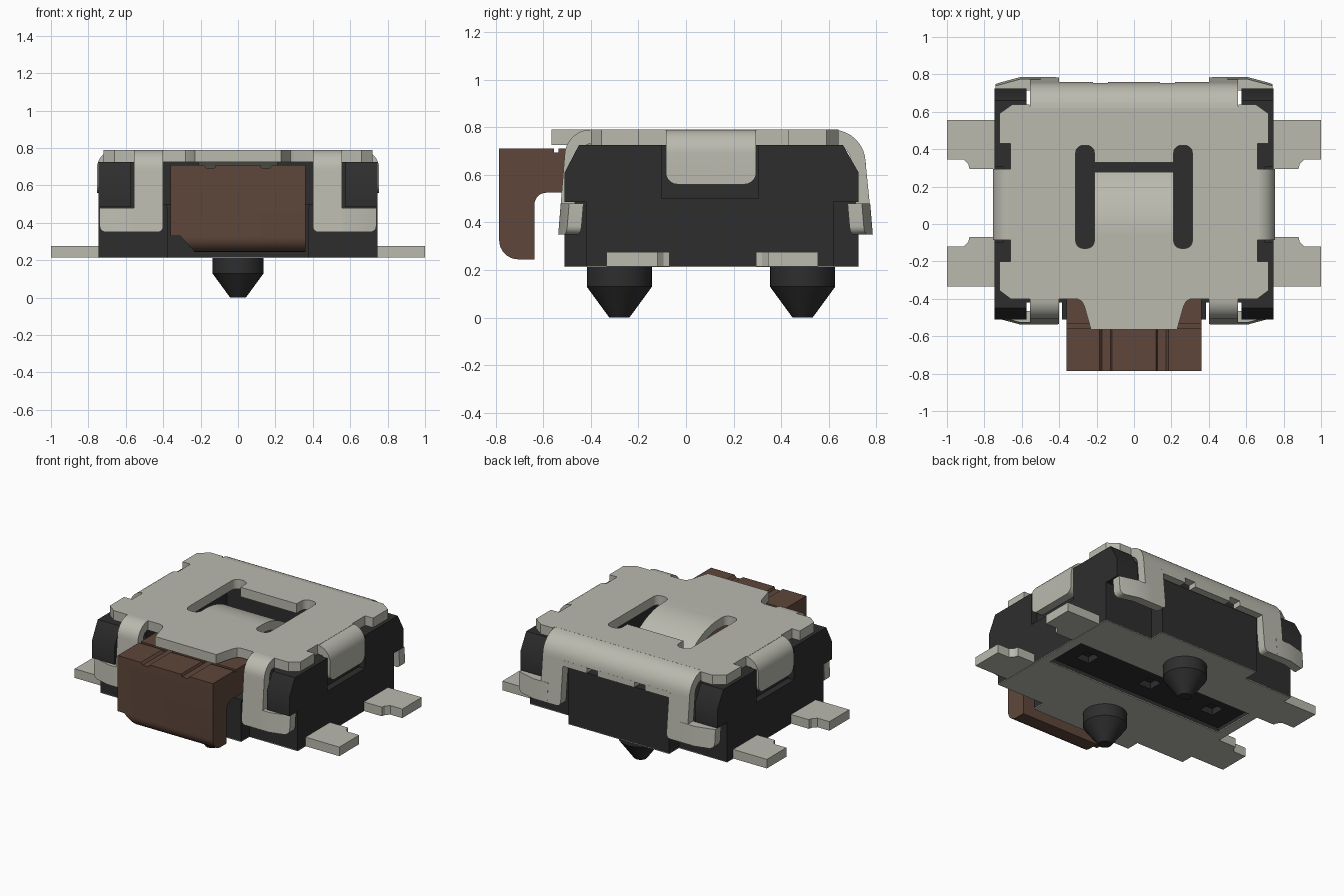
import bpy, bmesh, math
from mathutils import Vector

cube = bpy.data.objects.get("Cube")
if cube:
    bpy.data.objects.remove(cube, do_unlink=True)


def material(name, rgb):
    m = bpy.data.materials.new(name)
    m.use_nodes = True
    m.diffuse_color = (*rgb, 1)
    m.node_tree.nodes["Principled BSDF"].inputs["Base Color"].default_value = (*rgb, 1)
    return m


METAL = material("pale metal", (0.49, 0.49, 0.43))
BLACK = material("black plastic", (0.027, 0.027, 0.027))
BROWN = material("brown plastic", (0.112, 0.062, 0.043))


def arc(cx, cy, r, a0, a1, n=8):
    return [(cx + r * math.cos(math.radians(a0 + (a1 - a0) * i / n)),
             cy + r * math.sin(math.radians(a0 + (a1 - a0) * i / n))) for i in range(n + 1)]


def prism(name, pts, axis, lo, hi, mat, mirror=False, rounding=None, radius=0.04):
    """Extrude a 2D outline along an axis; optionally round edges chosen by a test."""
    place = {"x": lambda p, t: (t, p[0], p[1]),
             "y": lambda p, t: (p[0], t, p[1]),
             "z": lambda p, t: (p[0], p[1], t)}[axis]
    bm = bmesh.new()
    face = bm.faces.new([bm.verts.new(place(p, lo)) for p in pts])
    move = Vector(place((0, 0), hi - lo))
    new = bmesh.ops.extrude_face_region(bm, geom=[face])["geom"]
    bmesh.ops.translate(bm, vec=move, verts=[v for v in new if isinstance(v, bmesh.types.BMVert)])
    bmesh.ops.recalc_face_normals(bm, faces=bm.faces)
    if rounding:
        edges = [e for e in bm.edges if rounding(e.verts[0].co, e.verts[1].co)]
        bmesh.ops.bevel(bm, geom=edges, offset=radius, segments=5, profile=0.5, affect='EDGES')
    mesh = bpy.data.meshes.new(name)
    bm.to_mesh(mesh)
    bm.free()
    mesh.materials.append(mat)
    ob = bpy.data.objects.new(name, mesh)
    bpy.context.scene.collection.objects.link(ob)
    if mirror:
        ob.modifiers.new("Mirror", 'MIRROR')
    return ob


def box(name, x, y, z, mat, mirror=False, rounding=None):
    pts = [(x[0], y[0]), (x[1], y[0]), (x[1], y[1]), (x[0], y[1])]
    return prism(name, pts, "z", z[0], z[1], mat, mirror, rounding)


def cut(target, *cutters):
    for c in cutters:
        mod = target.modifiers.new("Cut", 'BOOLEAN')
        mod.operation, mod.solver, mod.object = 'DIFFERENCE', 'EXACT', c
        bpy.context.view_layer.objects.active = target
        bpy.ops.object.modifier_apply(modifier=mod.name)
        bpy.data.objects.remove(c, do_unlink=True)


def hole(x, y, z, mat=BLACK, mirror=False, rounding=None):
    return box("cutter", x, y, z, mat, mirror, rounding)


def upright(a, b):
    return abs(a.z - b.z) > 0.05


# Plastic body with corner posts, leg slots and plunger cavity
body = prism("body", [(-.51, .216), (-.51, .61), (-.45, .725), (.66, .725), (.725, .61), (.725, .216)],
             "x", -.745, .745, BLACK)
cut(body,
    hole((.7, .8), (-.1, .305), (.5, .8), mirror=True),
    hole((.38, .9), (-.7, -.42), (.1, .485), mirror=True),
    hole((.38, .9), (.62, .9), (.1, .485), mirror=True),
    hole((.385, .575), (-.7, -.42), (.1, .9), mirror=True),
    hole((.385, .575), (.62, .9), (.1, .9), mirror=True),
    hole((-.4, .4), (-.7, .45), (.5, .9)),
    hole((-.39, .39), (.66, .9), (.6, .9)),
    hole((-.68, .68), (0, .3), (.1, .245)))
for x in (-.5, 0, .5):
    cut(body, hole((x - .05, x + .05), (.1, .2), (.2, .29)))

# Metal sheet on the underside, open over the recess
half = [(.38, -.51), (.38, -.42), (.745, -.42), (.745, .62), (.38, .62), (.38, .725)]
base = prism("base_sheet", half + [(-x, y) for x, y in reversed(half)], "z", .212, .217, METAL)
cut(base, hole((-.68, .68), (0, .3), (.1, .3), METAL))

# Solder pins
prism("back_pin", [(.7, .295), (.88, .295), (.886, .32), (.91, .345), (1, .345), (1, .555), (.7, .555)],
      "z", .214, .276, METAL, True)
prism("front_pin", [(.7, -.335), (1, -.335), (1, -.12), (.91, -.12), (.886, -.095), (.88, -.07), (.7, -.07)],
      "z", .214, .276, METAL, True)

# Locating pegs, lathed from a short profile
for name, y in (("front_peg", -.28), ("back_peg", .49)):
    bm = bmesh.new()
    rings = []
    for r, z in ((.137, .23), (.137, .13), (.042, 0)):
        rings.append([bm.verts.new((r * math.cos(i * math.tau / 32), y + r * math.sin(i * math.tau / 32), z))
                      for i in range(32)])
    for a, b in zip(rings, rings[1:]):
        for i in range(32):
            bm.faces.new((a[i], a[(i + 1) % 32], b[(i + 1) % 32], b[i]))
    bm.faces.new(rings[0])
    bm.faces.new(rings[-1])
    bmesh.ops.recalc_face_normals(bm, faces=bm.faces)
    mesh = bpy.data.meshes.new(name)
    bm.to_mesh(mesh)
    bm.free()
    mesh.materials.append(BLACK)
    bpy.context.scene.collection.objects.link(bpy.data.objects.new(name, mesh))

# Cover plate with front tongue and spring window
half = [(.23, -.565), (.265, -.44), (.28, -.412), (.305, -.4), (.66, -.4), (.72, -.355), (.72, -.2),
        (.66, -.2), (.66, -.08), (.67, -.08), (.67, .29), (.66, .29), (.66, .43), (.72, .43),
        (.72, .59), (.65, .64), (.56, .64), (.555, .62)]
cover = prism("cover_plate", half + [(-x, y) for x, y in reversed(half)], "z", .725, .79, METAL)
cut(cover,
    hole((.212, .312), (-.13, .42), (.6, .9), METAL, True, upright),
    hole((-.26, .26), (-.05, .33), (.6, .9), METAL))

# Spring tongue curving down into the window
prism("spring_tongue", [(-.13, .79)] + arc(-.05, .34, .45, 90, 43) + arc(-.05, .34, .39, 43, 90) + [(-.13, .73)],
      "x", -.212, .212, METAL)

# Side tabs with rounded lower corners
prism("side_tab", arc(.655, .69, .1, 90, 0) + [(.755, .56), (.7, .56), (.7, .69)] + arc(.655, .69, .04, 0, 90),
      "y", -.085, .295, METAL, True,
      lambda a, b: abs(a.z - .56) < .001 and abs(b.z - .56) < .001 and abs(a.y - b.y) < .001, .05)


# Bent legs and their sideways feet
def low_corner(x):
    return lambda a, b: max(a.z, b.z) < .36 and abs(a.x - x) < .001 and abs(b.x - x) < .001


prism("front_leg", arc(-.4, .68, .11, 90, 180) + [(-.537, .35), (-.477, .35), (-.45, .68)]
      + arc(-.4, .68, .05, 180, 90), "x", .4, .555, METAL, True, low_corner(.4), .03)
back_arc, back_inner = arc(.615, .65, .14, 90, 0), arc(.615, .65, .08, 0, 90)
prism("back_leg", back_arc + [(.785, .35), (.725, .35)] + back_inner,
      "x", .4, .555, METAL, True, low_corner(.4), .03)
for name, y, s in (("front_foot", -.537, 1), ("back_foot", .785, -1)):
    pts = [(.5, y), (.61, y), (.74, y + .035 * s), (.74, y + .095 * s), (.61, y + .06 * s), (.5, y + .06 * s)]
    foot = prism(name, pts, "z", .35, .48, METAL, True, low_corner(.74), .035)
    for v in foot.data.vertices:
        v.co.y += s * .085 * (v.co.z - .35)

# Rear lip of the cover, with two small notches in its lower edge
prism("back_lip", back_arc + back_inner, "x", -.42, .42, METAL)
for x0, x1 in ((-.41, -.22), (-.14, .14), (.22, .41)):
    prism("back_lip_tooth", [(.695, .655), (.755, .655), (.758, .615), (.698, .615)], "x", x0, x1, METAL)

# Push button: front pad with an arm that slides into the cavity
plunger = prism("plunger", [(-.2, .71), (-.785, .71)] + arc(-.705, .325, .08, 180, 270)
                + [(-.637, .245)] + arc(-.587, .475, .05, 180, 90) + [(-.2, .525)],
                "x", -.36, .36, BROWN)
cut(plunger,
    prism("cutter", [(.11, .73), (.2, .73), (.17, .694), (.125, .694)], "y", -.9, -.1, BROWN, True),
    prism("cutter", [(-.4, .2), (-.235, .2), (-.235, .25), (-.31, .33), (-.4, .33)], "y", -.9, -.5, BROWN),
    hole((-.5, .5), (-.555, -.535), (.695, .9), BROWN))

# Smooth the bends while keeping hard edges
for ob in bpy.context.scene.collection.all_objects:
    ob.select_set(ob.type == 'MESH')
bpy.context.view_layer.objects.active = body
bpy.ops.object.shade_smooth_by_angle(angle=math.radians(30))
